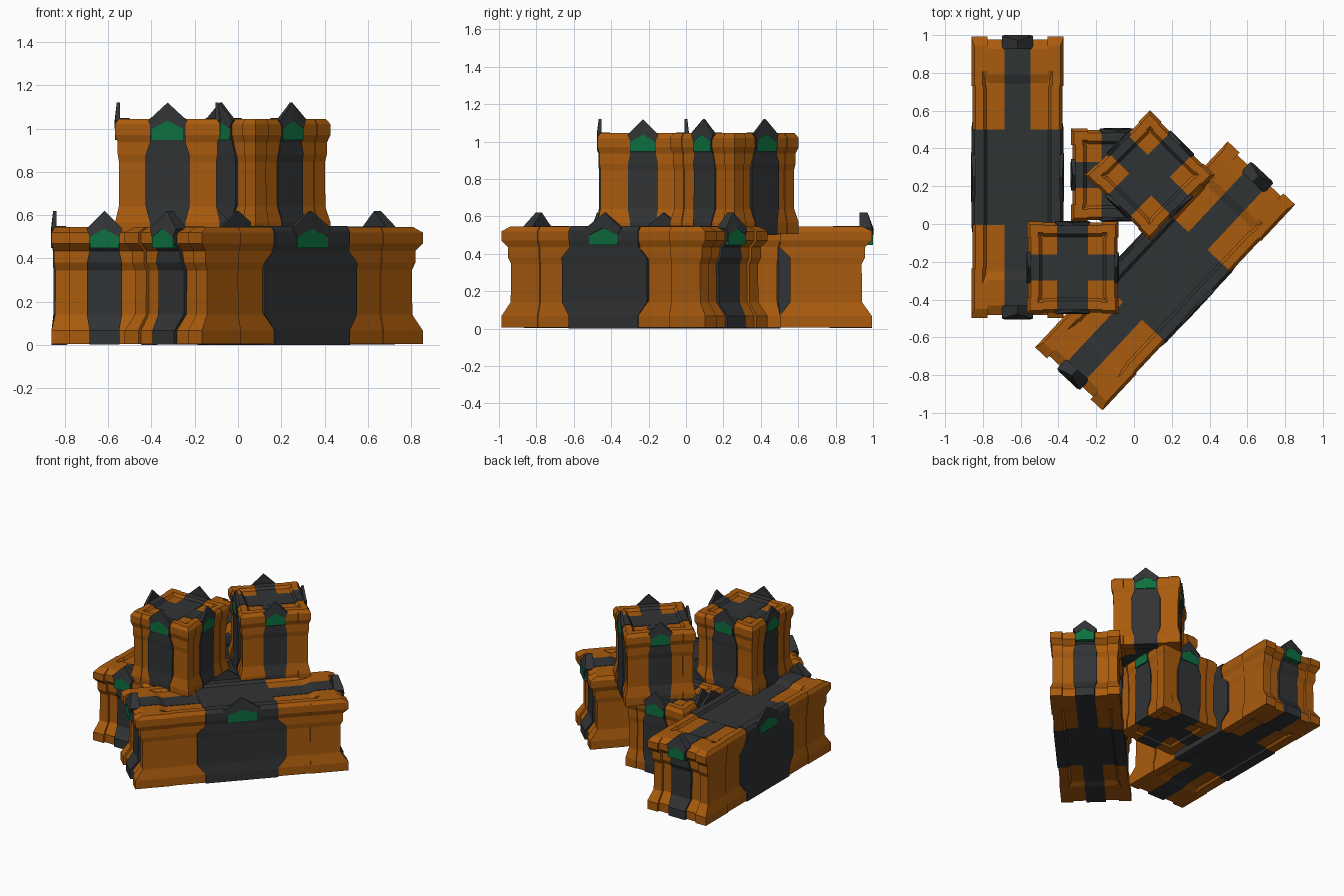
import bpy, bmesh, math
from mathutils import Matrix, Vector

if "Cube" in bpy.data.objects:
    bpy.data.objects.remove(bpy.data.objects["Cube"])


def material(name, rgb):
    m = bpy.data.materials.new(name)
    m.diffuse_color = (*rgb, 1)
    m.use_nodes = True
    m.node_tree.nodes["Principled BSDF"].inputs["Base Color"].default_value = m.diffuse_color
    return m


ORANGE = material("orange_shell", (0.40, 0.105, 0.004))
DARK = material("dark_trim", (0.030, 0.033, 0.035))
GREEN = material("green_light", (0.004, 0.16, 0.05))

A = 0.2445      # half width of a crate shell
SEAM = 0.158    # seam between corner post and side panel
# crate side profile: (inset from the outer face, height)
LEVELS = [(.080, .020), (.065, .005), (0, .005), (0, .067), (.017, .14),
          (.018, .345), (.012, .38), (.012, .435), (0, .47), (0, .52),
          (.016, .545), (.06, .545), (.075, .527)]


def finish(bm, name, mat, matrix):
    bmesh.ops.recalc_face_normals(bm, faces=bm.faces)
    me = bpy.data.meshes.new(name)
    bm.to_mesh(me)
    bm.free()
    me.materials.append(mat)
    ob = bpy.data.objects.new(name, me)
    ob.matrix_world = matrix
    bpy.context.collection.objects.link(ob)
    return ob


def bridge(bm, a, b):
    n = len(a)
    for i in range(n):
        bm.faces.new((a[i], a[(i + 1) % n], b[(i + 1) % n], b[i]))


def shell(stretch):
    # lofted box with proud corner posts
    bm = bmesh.new()
    rings = []
    for inset, z in LEVELS:
        r = A - inset
        p = r - 0.006
        side = [(r, -r), (r, -SEAM), (p, -SEAM), (p, SEAM), (r, SEAM)]
        ring = []
        for k in range(4):
            rot = Matrix.Rotation(k * math.pi / 2, 2)
            for q in side:
                x, y = rot @ Vector(q)
                ring.append(bm.verts.new((x * stretch, y, z)))
        rings.append(ring)
    for lo, hi in zip(rings, rings[1:]):
        bridge(bm, lo, hi)
    bm.faces.new(rings[0])
    bm.faces.new(rings[-1])
    return bm


def straps(stretch):
    # two dark bands that follow the profile round the crate, wider at mid height
    bm = bmesh.new()
    for along_u, narrow, wide, out in ((True, .069, .081, .003), (False, .083, .102, .004)):
        half = []
        for inset, z in LEVELS:
            mid = .1 < z < .44
            w = wide if .1 < z < .4 else narrow
            dz = -out if z < .05 else (out if z > .5 else 0)
            push = -.007 if inset > .05 else 0
            if mid and not along_u:
                push = inset * .5
            half.append((A - inset + push, z + dz, w))
        prof = half + [(-d, z, w) for d, z, w in reversed(half)]

        def loop(s, k):
            vs = []
            for d, z, w in prof:
                d, z = d * k, .27 + (z - .27) * k
                x, y = (d, s * w) if along_u else (s * w, d)
                vs.append(bm.verts.new((x * stretch, y, z)))
            return vs
        outer = [loop(-1, 1), loop(1, 1)]
        bridge(bm, outer[0], outer[1])
        for s, o in zip((-1, 1), outer):
            bridge(bm, o, loop(s, .88))
    return bm


def face_prism(bm, outline, k, stretch, width, near, far):
    # outline (across, z, extra setback) extruded inward from crate face k
    rot = Matrix.Rotation(k * math.pi / 2, 2)
    loops = []
    for inset in (near, far):
        vs = []
        for a, z, back in outline:
            x, y = rot @ Vector((A - inset - (back if inset == near else 0), 0))
            ax, ay = rot @ Vector((0, a * width))
            vs.append(bm.verts.new((x * stretch + ax, y + ay, z)))
        loops.append(vs)
    bridge(bm, *loops)
    bm.faces.new(loops[0])
    bm.faces.new(list(reversed(loops[1])))


# pointed gable (left and right halves) and pentagon light below it
GABLE = [(0, .537, 0), (.8, .499, 0), (1, .537, .002), (0, .620, .010)]
LIGHT = [(-.8, .447, 0), (.8, .447, 0), (.8, .499, 0), (0, .540, 0), (-.8, .499, 0)]


def crate(name, x, y, z, angle, length):
    stretch = length / 2 / 0.2470
    mat = Matrix.Translation((x, y, z)) @ Matrix.Rotation(math.radians(angle), 4, 'Z')
    finish(shell(stretch), name + "_shell", ORANGE, mat)
    finish(straps(stretch), name + "_straps", DARK, mat)
    gables, lights = bmesh.new(), bmesh.new()
    for k in range(4):
        w = .083 if k % 2 == 0 else (.09 if stretch < 2 else .13)
        for s in (1, -1):
            face_prism(gables, [(a * s, h, b) for a, h, b in GABLE], k, stretch, w, -.0025, .022)
        face_prism(lights, LIGHT, k, stretch, w, -.0017, .012)
    finish(gables, name + "_gables", DARK, mat)
    finish(lights, name + "_lights", GREEN, mat)


# two long crates and one square crate on the ground, two square crates on top
crate("left_long_crate", -.617, .2475, 0, 90, 1.508)
crate("right_long_crate", .165, -.275, 0, 46.9, 1.508)
crate("lower_square_crate", -.09, .26, 0, 0, .49)
crate("upper_front_crate", -.325, -.23, .5, 0, .49)
crate("upper_turned_crate", .083, .258, .5, -45, .49)
